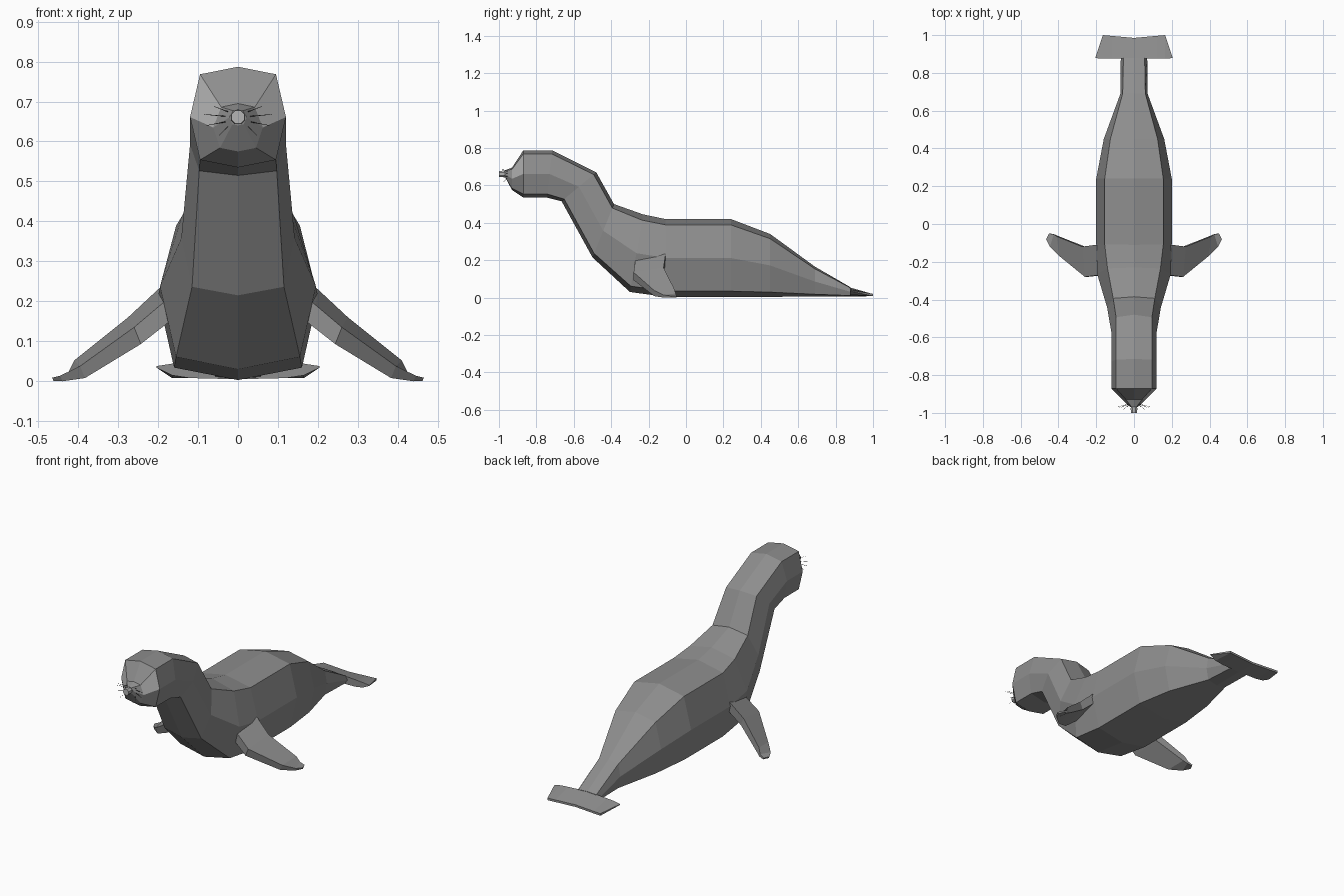
import bpy, bmesh, math
from mathutils import Vector

cube = bpy.data.objects.get("Cube")
if cube:
    bpy.data.objects.remove(cube, do_unlink=True)


def material(name, rgb):
    m = bpy.data.materials.new(name)
    m.use_nodes = True
    m.diffuse_color = (*rgb, 1)
    m.node_tree.nodes["Principled BSDF"].inputs["Base Color"].default_value = (*rgb, 1)
    return m


GREY = material("seal_grey", (0.27, 0.27, 0.27))
PALE = material("pale_grey", (0.46, 0.46, 0.46))
DARK = material("whisker_dark", (0.05, 0.05, 0.05))


def loft(name, rings, mats):
    """Skin a list of equal-length point rings and cap both ends."""
    bm = bmesh.new()
    loops = [[bm.verts.new(p) for p in ring] for ring in rings]
    n = len(loops[0])
    for a, b in zip(loops, loops[1:]):
        for i in range(n):
            j = (i + 1) % n
            bm.faces.new((a[i], a[j], b[j], b[i]))
    bm.faces.new(loops[0])
    bm.faces.new(loops[-1])
    bmesh.ops.recalc_face_normals(bm, faces=bm.faces)
    mesh = bpy.data.meshes.new(name)
    bm.to_mesh(mesh)
    bm.free()
    for m in mats:
        mesh.materials.append(m)
    ob = bpy.data.objects.new(name, mesh)
    bpy.context.collection.objects.link(ob)
    return ob


def section(top, bottom, w_top, w_mid, w_low):
    """Eight-sided section between a spine point and a belly point (y, z)."""
    t, b = Vector((0, *top)), Vector((0, *bottom))
    half = [(0, 0), (w_top, 0.075), (w_mid, 0.5), (w_low, 0.925), (0, 1)]
    right = [t.lerp(b, f) + Vector((w, 0, 0)) for w, f in half]
    left = [Vector((-p.x, p.y, p.z)) for p in right[3:0:-1]]
    return right + left


# Body, neck, head and muzzle in one skin, from snout to tail
body = loft("body", [section(*s) for s in [
    ((-0.97, 0.68), (-0.965, 0.64), 0.012, 0.022, 0.014),
    ((-0.93, 0.695), (-0.93, 0.575), 0.042, 0.062, 0.045),
    ((-0.87, 0.787), (-0.87, 0.535), 0.095, 0.12, 0.095),
    ((-0.715, 0.787), (-0.745, 0.535), 0.095, 0.12, 0.095),
    ((-0.48, 0.67), (-0.665, 0.515), 0.095, 0.12, 0.097),
    ((-0.385, 0.50), (-0.50, 0.215), 0.11, 0.142, 0.115),
    ((-0.23, 0.445), (-0.30, 0.03), 0.14, 0.195, 0.155),
    ((-0.11, 0.42), (-0.10, 0.003), 0.155, 0.20, 0.16),
    ((0.24, 0.42), (0.24, 0.003), 0.155, 0.20, 0.16),
    ((0.45, 0.34), (0.45, 0.004), 0.125, 0.16, 0.13),
    ((0.69, 0.165), (0.69, 0.006), 0.06, 0.072, 0.06),
    ((0.88, 0.055), (0.88, 0.007), 0.056, 0.07, 0.056),
]], [GREY, PALE])

# Pale cheeks: upper side faces in front of the head
for f in body.data.polygons:
    if -0.92 < f.center.y < -0.875 and abs(f.center.x) > 0.05 and f.center.z > 0.635:
        f.material_index = 1

# Nose button
nose = [(r, y) for r, y in ((0.014, -0.955), (0.019, -0.975), (0.018, -1.0))]
loft("nose", [[(r * math.cos(a), y, 0.661 + r * math.sin(a))
               for a in [math.pi * (k + 0.5) / 4 for k in range(8)]]
              for r, y in nose], [PALE])

# Front flippers: leading edge, trailing edge (x, y, z) and thickness
FLIPPER = [
    ((0.15, -0.265, 0.225), (0.15, -0.11, 0.265), 0.05),
    ((0.195, -0.272, 0.19), (0.20, -0.11, 0.23), 0.045),
    ((0.26, -0.28, 0.135), (0.275, -0.12, 0.16), 0.042),
    ((0.395, -0.17, 0.038), (0.41, -0.065, 0.052), 0.03),
    ((0.445, -0.12, 0.014), (0.425, -0.055, 0.022), 0.014),
    ((0.465, -0.08, 0.009), (0.45, -0.05, 0.009), 0.008),
]
for side, s in (("left", 1), ("right", -1)):
    rings = []
    for (lx, ly, lz), (tx, ty, tz), h in FLIPPER:
        rings.append([(s * lx, ly, lz), (s * tx, ty, tz),
                      (s * (tx - h * 0.4), ty, max(tz - h, 0)),
                      (s * (lx - h * 0.4), ly, max(lz - h, 0))])
    loft(side + "_front_flipper", rings, [GREY])

# Tail fluke: x, front y, back y, front top z, front bottom z
half = [(0, 0.876, 0.985, 0.054, 0.005), (0.12, 0.876, 0.996, 0.047, 0.008),
        (0.165, 0.876, 1.0, 0.044, 0.015), (0.204, 0.878, 0.882, 0.038, 0.034)]
stations = [(-x, *r) for x, *r in half[:0:-1]] + half
rings = []
for x, front, back, zt, zb in stations:
    tip = abs(x) > 0.2
    rings.append([(x, front, zt), (x, back, zt if tip else 0.02),
                  (x, back, zb if tip else 0.008), (x, front, zb)])
loft("tail_fluke", rings, [GREY])

# Whiskers, four thin spikes on each side
for side, s in (("left", 1), ("right", -1)):
    for i, (z0, z1, x1, y1) in enumerate([(0.672, 0.688, 0.06, -0.985),
                                          (0.662, 0.668, 0.085, -0.968),
                                          (0.652, 0.640, 0.08, -0.975),
                                          (0.645, 0.612, 0.05, -0.98)]):
        a, b = Vector((s * 0.018, -0.95, z0)), Vector((s * x1, y1, z1))
        rings = []
        for p, r in ((a, 0.0016), (b, 0.0007)):
            rings.append([p + Vector((0, r * math.cos(t), r * math.sin(t)))
                          for t in (0.5, 2.6, 4.7)])
        loft(f"{side}_whisker_{i + 1}", rings, [DARK])
